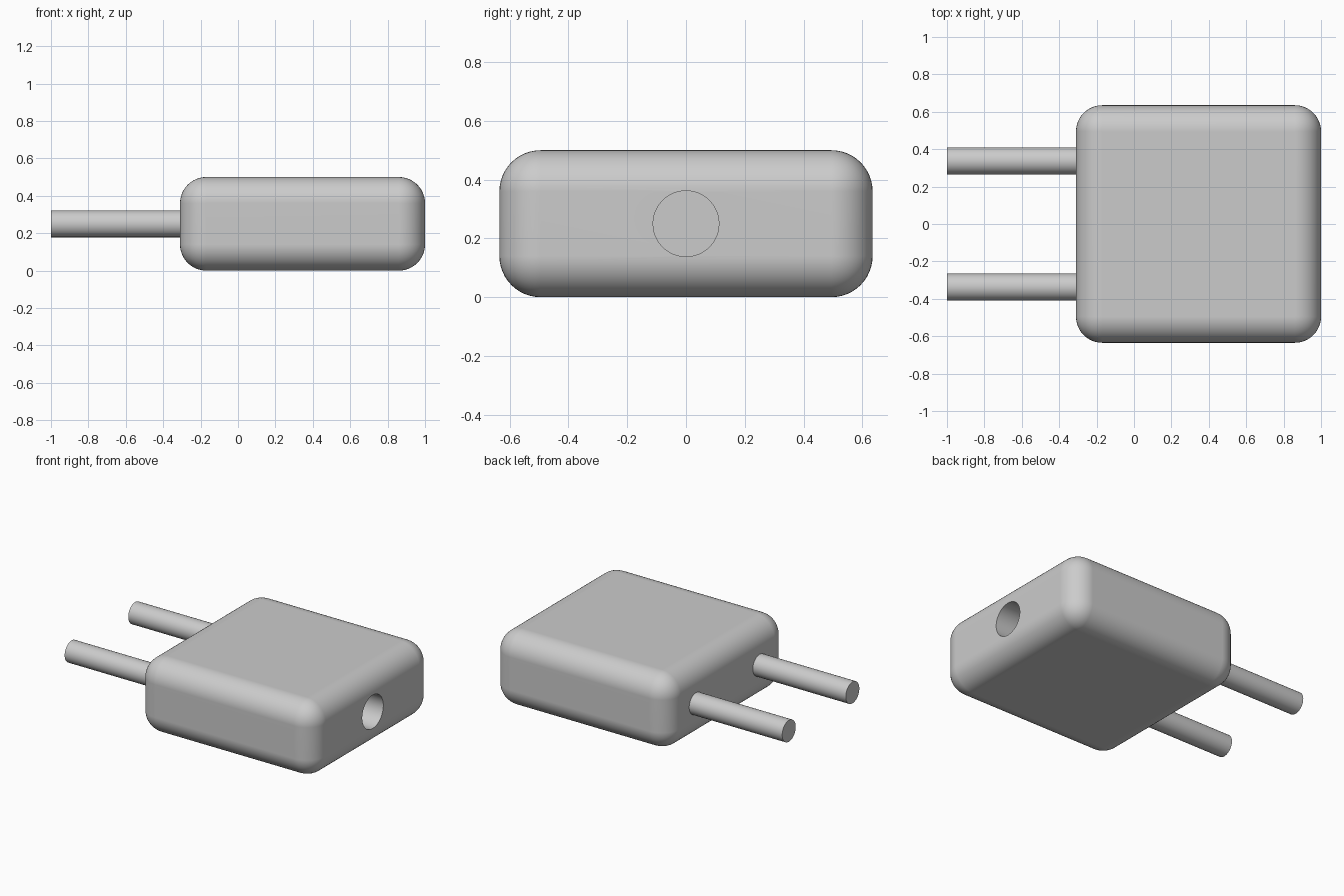
import bpy
import math

if "Cube" in bpy.data.objects:
    bpy.data.objects.remove(bpy.data.objects["Cube"])

MID_Z = 0.25


def rod(name, radius, x0, x1, y):
    """Cylinder lying along x."""
    bpy.ops.mesh.primitive_cylinder_add(
        vertices=48, radius=radius, depth=x1 - x0,
        location=((x0 + x1) / 2, y, MID_Z), rotation=(0, math.pi / 2, 0))
    obj = bpy.context.object
    obj.name = name
    return obj


def smooth(obj):
    bpy.ops.object.select_all(action='DESELECT')
    obj.select_set(True)
    bpy.context.view_layer.objects.active = obj
    bpy.ops.object.shade_smooth_by_angle(angle=math.radians(35))


# Rounded body block
bpy.ops.mesh.primitive_cube_add(size=1, location=(0.345, 0, MID_Z))
body = bpy.context.object
body.name = "plug_body"
body.scale = (1.31, 1.27, 0.5)
bpy.ops.object.transform_apply(location=False, rotation=False, scale=True)
bevel = body.modifiers.new("rounded_edges", 'BEVEL')
bevel.width = 0.14
bevel.segments = 12
bpy.ops.object.modifier_apply(modifier=bevel.name)

# Blind cable hole in the right end
cutter = rod("cable_hole_cutter", 0.112, 0.5, 1.2, 0)
bpy.context.view_layer.objects.active = body
cut = body.modifiers.new("cable_hole", 'BOOLEAN')
cut.operation = 'DIFFERENCE'
cut.solver = 'EXACT'
cut.object = cutter
bpy.ops.object.modifier_apply(modifier=cut.name)
bpy.data.objects.remove(cutter)

smooth(body)
normals = body.modifiers.new("flat_face_normals", 'WEIGHTED_NORMAL')
normals.keep_sharp = True

# Two round contact pins
for side, label in ((-1, "front"), (1, "back")):
    smooth(rod(label + "_pin", 0.072, -1.0, -0.25, side * 0.337))
